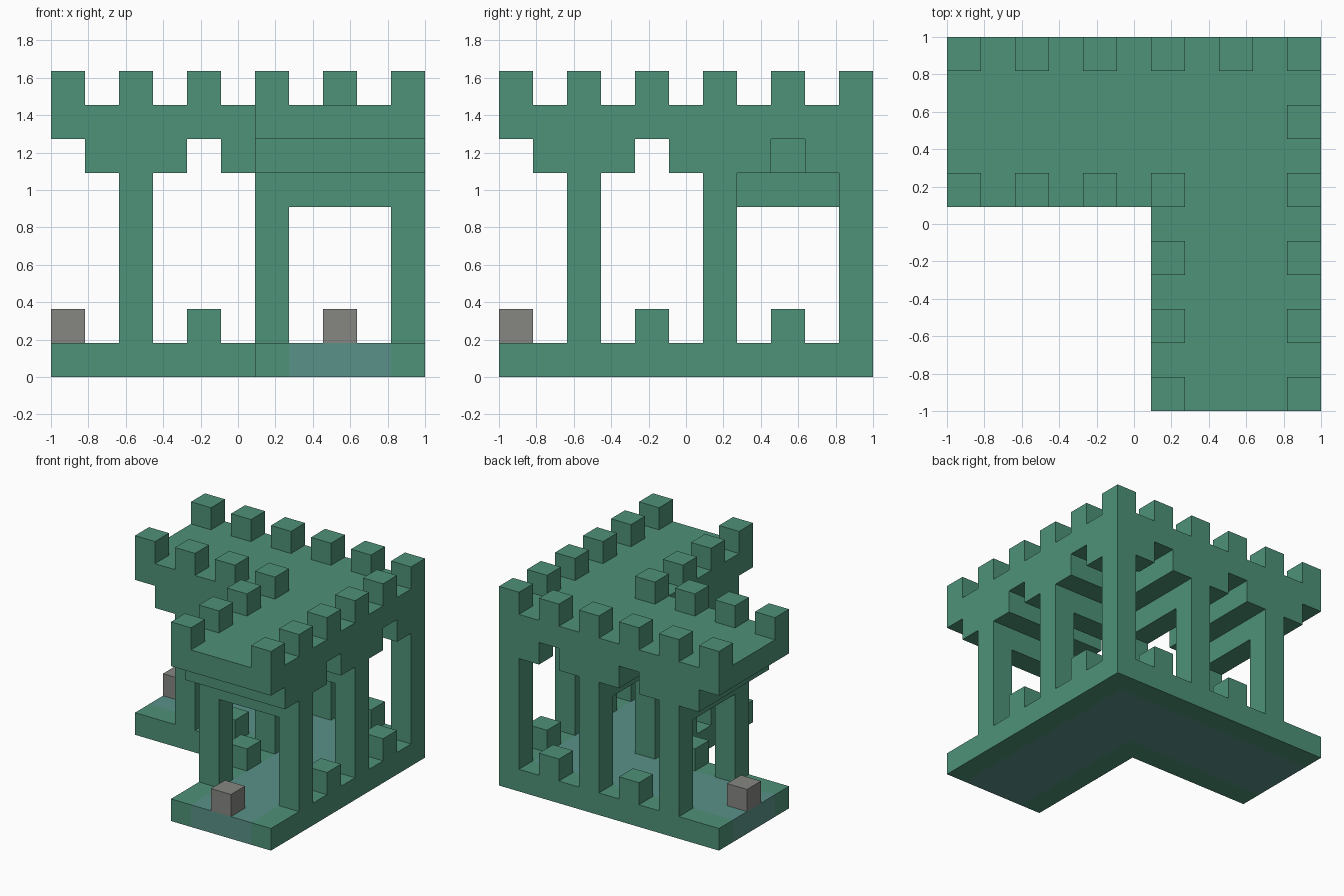
import bpy, bmesh
from mathutils import Vector

if "Cube" in bpy.data.objects:
    bpy.data.objects.remove(bpy.data.objects["Cube"], do_unlink=True)

U = 2 / 11  # one block of the building grid


def material(name, rgb):
    m = bpy.data.materials.new(name)
    m.use_nodes = True
    col = (*rgb, 1)
    m.diffuse_color = col
    m.node_tree.nodes["Principled BSDF"].inputs["Base Color"].default_value = col
    return m


GREEN = material("weathered green", (0.076, 0.287, 0.191))
TEAL = material("floor teal", (0.102, 0.287, 0.246))
GREY = material("stone grey", (0.238, 0.238, 0.223))


def part(name, blocks, mat, mirror=True):
    """Blocks are (x0, x1, y0, y1, z0, z1) inclusive grid cells;
    mirror adds the twin across the diagonal of the L plan."""
    cells = set(blocks)
    if mirror:
        cells |= {(c, d, a, b, e, f) for a, b, c, d, e, f in blocks}
    bm = bmesh.new()
    for a, b, c, d, e, f in sorted(cells):
        lo = Vector((a, c, e)) * U - Vector((1, 1, 0))
        hi = Vector((b + 1, d + 1, f + 1)) * U - Vector((1, 1, 0))
        verts = bmesh.ops.create_cube(bm, size=1)["verts"]
        bmesh.ops.scale(bm, vec=hi - lo, verts=verts)
        bmesh.ops.translate(bm, vec=(lo + hi) / 2, verts=verts)
    mesh = bpy.data.meshes.new(name)
    bm.to_mesh(mesh)
    bm.free()
    mesh.materials.append(mat)
    obj = bpy.data.objects.new(name, mesh)
    bpy.context.collection.objects.link(obj)
    return obj


def post(x, y, z0, z1):
    return (x, x, y, y, z0, z1)


# Floor: green kerbs around a teal walkway
part("floor_kerb", [(10, 10, 0, 9, 0, 0), (6, 6, 0, 5, 0, 0),
                    post(6, 6, 0, 0), post(10, 10, 0, 0)], GREEN)
part("floor_walkway", [(7, 9, 0, 6, 0, 0), (7, 9, 7, 9, 0, 0)], TEAL)

# Grey block at the open end of each arm
part("end_block", [post(8, 0, 1, 1)], GREY)

# Columns, and low blocks standing midway between them
part("columns", [post(x, y, 1, 5) for x, y in
                 ((6, 2), (10, 2), (10, 6), (6, 6), (10, 10))], GREEN)
part("low_blocks", [post(x, y, 1, 1) for x, y in
                    ((6, 4), (10, 4), (10, 8))], GREEN)

# Lintels joining opposite columns, with wider beams over them
part("lintels", [(7, 9, y, y, 5, 5) for y in (2, 6)], GREEN)
part("wide_beams", [(6, 10, 1, 3, 6, 6), (8, 10, 5, 7, 6, 6),
                    (6, 7, 5, 5, 6, 6), (6, 7, 6, 7, 6, 6),
                    post(10, 9, 6, 6), post(10, 10, 6, 6)], GREEN)

# Flat roof over both arms
part("roof", [(6, 10, 0, 5, 7, 7), (6, 10, 6, 10, 7, 7)], GREEN)

# Battlements along the long edges
part("battlements", [post(10, y, 8, 8) for y in range(0, 11, 2)]
     + [post(6, y, 8, 8) for y in range(0, 7, 2)], GREEN)
